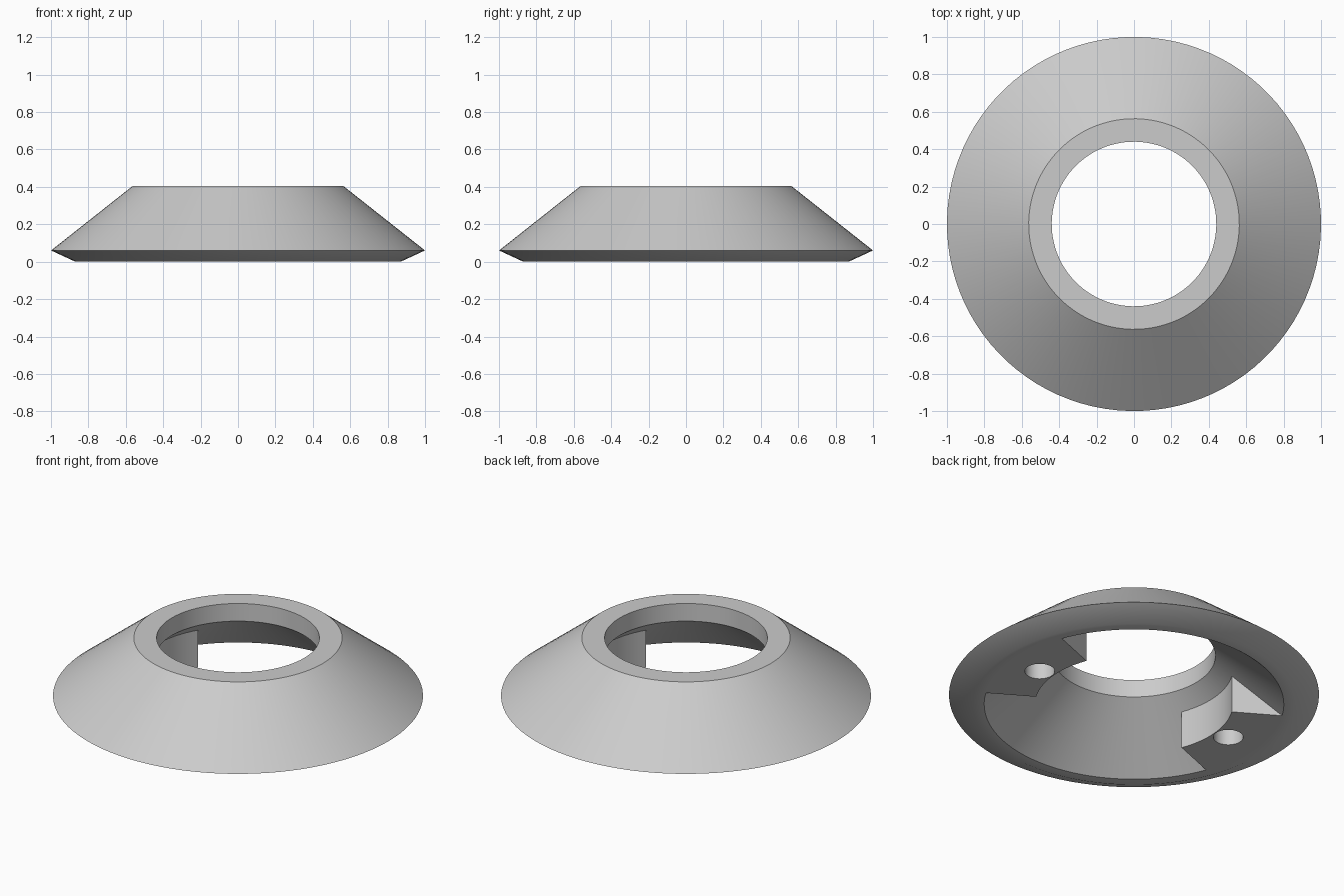
import bpy
import bmesh
from math import sin, cos, pi, radians
from mathutils import Matrix, Vector

if "Cube" in bpy.data.objects:
    bpy.data.objects.remove(bpy.data.objects["Cube"])

STEPS = 96             # facets around the ring
LUG_HALF = 7           # half width of each lug, in facets
TURN = radians(-5)     # direction of the first lug
HOLE_RADIUS, HOLE_DISTANCE, HOLE_DEPTH = 0.081, 0.622, 0.2

# Profile of the shell as (radius, height), from the lug face round to the inner lip
LUG_FOOT = (0.535, 0.0)
INNER_RIM = (0.81, 0.0)
LUG_TOP = (0.535, 0.223)
SHELL = [INNER_RIM, (0.87, 0.0), (1.0, 0.06), (0.563, 0.405),
         (0.44, 0.405), (0.44, 0.30), LUG_TOP]

grey = bpy.data.materials.new("light grey")
grey.use_nodes = True
colour = (0.6, 0.6, 0.6, 1)
grey.diffuse_color = colour
grey.node_tree.nodes["Principled BSDF"].inputs["Base Color"].default_value = colour


def make_object(name, bm):
    bmesh.ops.recalc_face_normals(bm, faces=bm.faces)
    mesh = bpy.data.meshes.new(name)
    bm.to_mesh(mesh)
    bm.free()
    mesh.materials.append(grey)
    obj = bpy.data.objects.new(name, mesh)
    bpy.context.collection.objects.link(obj)
    return obj


def lug_offset(i):
    """Facet steps from the middle of the nearest lug."""
    half = STEPS // 2
    return (i + half // 2) % half - half // 2


# Conical ring, spun facet by facet, with two solid lugs underneath
bm = bmesh.new()


def ring(point):
    r, z = point
    return [bm.verts.new((r * cos(TURN + 2 * pi * i / STEPS),
                          r * sin(TURN + 2 * pi * i / STEPS), z))
            for i in range(STEPS)]


def patch(a, b, i):
    j = (i + 1) % STEPS
    bm.faces.new((a[i], a[j], b[j], b[i]))


rings = [ring(p) for p in SHELL]
foot = ring(LUG_FOOT)
rim, top = rings[0], rings[-1]
for i in range(STEPS):
    for a, b in zip(rings, rings[1:]):
        patch(a, b, i)
    if -LUG_HALF <= lug_offset(i) < LUG_HALF:
        patch(top, foot, i)      # curved inner wall of the lug
        patch(foot, rim, i)      # flat underside of the lug
    else:
        patch(top, rim, i)       # open cone between the lugs
    if abs(lug_offset(i)) == LUG_HALF:
        bm.faces.new((foot[i], rim[i], top[i]))   # lug end
bmesh.ops.delete(bm, geom=[v for v in bm.verts if not v.link_faces], context='VERTS')
conical_ring = make_object("conical_ring", bm)

# Blind screw holes in the lugs
bm = bmesh.new()
for angle in (TURN, TURN + pi):
    centre = Vector((HOLE_DISTANCE * cos(angle), HOLE_DISTANCE * sin(angle), 0))
    bmesh.ops.create_cone(bm, cap_ends=True, segments=40,
                          radius1=HOLE_RADIUS, radius2=HOLE_RADIUS,
                          depth=2 * HOLE_DEPTH, matrix=Matrix.Translation(centre))
cutter = make_object("screw_hole_cutter", bm)
cutter.hide_render = True

cut = conical_ring.modifiers.new("screw holes", 'BOOLEAN')
cut.operation = 'DIFFERENCE'
cut.solver = 'EXACT'
cut.object = cutter
bpy.ops.object.select_all(action='DESELECT')
conical_ring.select_set(True)
bpy.context.view_layer.objects.active = conical_ring
bpy.ops.object.modifier_apply(modifier=cut.name)
bpy.data.objects.remove(cutter)

bpy.ops.object.shade_smooth_by_angle(angle=radians(30))
